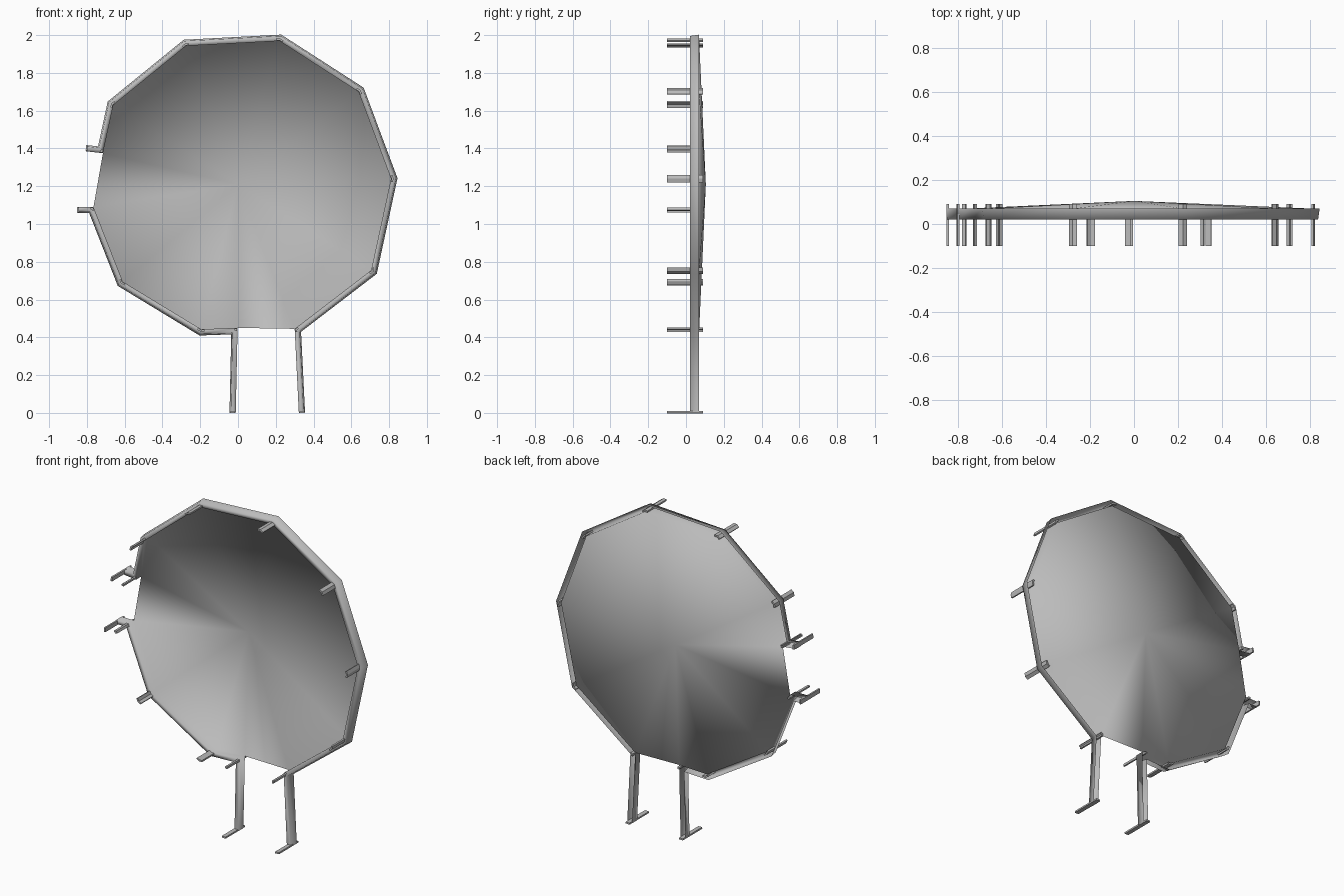
import bpy, bmesh
from mathutils import Vector

cube = bpy.data.objects.get("Cube")
if cube:
    bpy.data.objects.remove(cube)

grey = bpy.data.materials.new("plain grey")
grey.use_nodes = True
COLOUR = (0.5, 0.5, 0.5, 1)
grey.diffuse_color = COLOUR
grey.node_tree.nodes["Principled BSDF"].inputs["Base Color"].default_value = COLOUR

# Inner edges of the two rail runs (x, z), clockwise, with the dish on the right
LONG_RUN = [(-0.805, 1.385), (-0.715, 1.375), (-0.66, 1.63), (-0.275, 1.943),
            (0.22, 1.969), (0.638, 1.70), (0.81, 1.24), (0.705, 0.755),
            (0.30, 0.445), (0.322, 0)]
SHORT_RUN = [(-0.012, 0), (-0.002, 0.45), (-0.195, 0.443), (-0.61, 0.695),
             (-0.765, 1.09), (-0.85, 1.09)]
RUNS = [[Vector(p) for p in run] for run in (LONG_RUN, SHORT_RUN)]
WIDTH = 0.033
RAIL = [(0, 0.07), (0, 0.02), (WIDTH - 0.007, 0.02), (WIDTH, 0.07)]
POST = [(0.003, -0.1), (0.003, 0.09), (0.013, 0.09), (0.013, -0.1)]


def outward(path, i):
    """Mitred outward direction at point i of a path."""
    normals = []
    for a, b in zip(path, path[1:]):
        d = (b - a).normalized()
        normals.append(Vector((-d.y, d.x)))
    near = normals[max(i - 1, 0):i + 1]
    m = sum(near, Vector((0, 0))).normalized()
    return m / m.dot(near[0])


def sweep(bm, path, profile, solid=False):
    """Sweep an (offset, y) profile along a path in the xz plane."""
    rows = []
    for i, p in enumerate(path):
        m = outward(path, i)
        rows.append([bm.verts.new((p.x + m.x * o, y, p.y + m.y * o))
                     for o, y in profile])
    n = len(profile)
    for a, b in zip(rows, rows[1:]):
        for k in range(n if solid else n - 1):
            j = (k + 1) % n
            bm.faces.new((a[k], a[j], b[j], b[k]))
    if solid:
        bm.faces.new(rows[0])
        bm.faces.new(rows[-1][::-1])
    return rows


def finish(bm, name):
    mesh = bpy.data.meshes.new(name)
    bm.to_mesh(mesh)
    bm.free()
    mesh.materials.append(grey)
    obj = bpy.data.objects.new(name, mesh)
    bpy.context.collection.objects.link(obj)
    return obj


# Shallow dish welded to its open-backed channel rails
bm = bmesh.new()
rim = []
for run in RUNS:
    rim += [row[0] for row in sweep(bm, run, RAIL)[1:-1]]
apex = bm.verts.new((0, 0.105, 1.21))
fan = [bm.faces.new((apex, a, b)) for a, b in zip(rim, rim[1:] + rim[:1])]
bmesh.ops.recalc_face_normals(bm, faces=bm.faces[:])
if fan[0].normal.y > 0:
    bmesh.ops.reverse_faces(bm, faces=bm.faces[:])
for f in bm.faces:
    f.smooth = True
finish(bm, "dish_and_rails")

# Thin pegs: bent plates at the corners, flat plates across the rail ends
bm = bmesh.new()
for run in RUNS:
    for i in range(1, len(run) - 1):
        p = run[i]
        before = (run[i - 1] - p).normalized() * 0.017
        after = (run[i + 1] - p).normalized() * 0.017
        sweep(bm, [p + before, p, p + after], POST, solid=True)
    for i, inner in ((0, run[1]), (-1, run[-2])):
        end = run[i]
        along = (inner - end).normalized()
        across = outward(run, i % len(run)) * WIDTH
        a, b = end + across * 0.1, end + across * 0.9
        if i == 0:
            a, b = b, a
        sweep(bm, [b + along * 0.008, a + along * 0.008],
              [(o - 0.003, y) for o, y in POST], solid=True)
bmesh.ops.recalc_face_normals(bm, faces=bm.faces[:])
finish(bm, "pegs")
